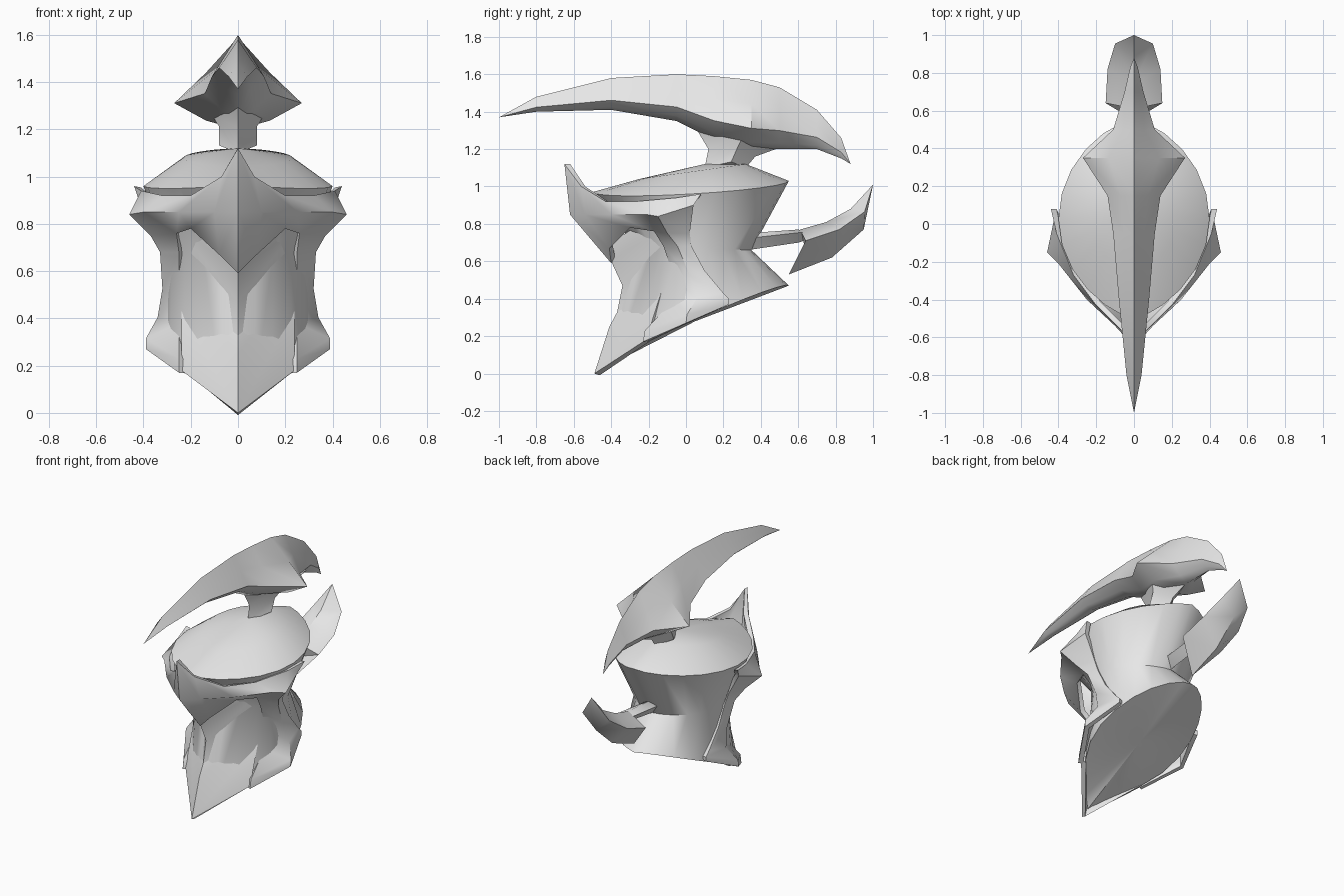
import bpy
import bmesh
import math
from mathutils import Vector

cube = bpy.data.objects.get("Cube")
if cube:
    bpy.data.objects.remove(cube, do_unlink=True)

# Single plain metal colour
grey = (.8, .8, .8, 1)
metal = bpy.data.materials.new("light_grey_metal")
metal.use_nodes = True
metal.diffuse_color = grey
metal.node_tree.nodes["Principled BSDF"].inputs["Base Color"].default_value = grey

helmet_centre = Vector((0, .1, .6))


def mirrored_part(name, *grids, thickness=0, sharp_angle=40):
    """Skin grids of points on the left half, then mirror them."""
    bm = bmesh.new()
    for rows in grids:
        rings = [[bm.verts.new(point) for point in row] for row in rows]
        for ring, following in zip(rings, rings[1:]):
            for i in range(len(ring) - 1):
                bm.faces.new((ring[i], ring[i + 1], following[i + 1], following[i]))
    bmesh.ops.remove_doubles(bm, verts=bm.verts[:], dist=.001)
    bmesh.ops.recalc_face_normals(bm, faces=bm.faces[:])
    # Make the surface point away from the inside of the helmet
    outward = sum(face.normal.dot(face.calc_center_median() - helmet_centre) * face.calc_area()
                  for face in bm.faces)
    if outward < 0:
        bmesh.ops.reverse_faces(bm, faces=bm.faces[:])
    mesh = bpy.data.meshes.new(name)
    bm.to_mesh(mesh)
    bm.free()
    mesh.materials.append(metal)
    part = bpy.data.objects.new(name, mesh)
    bpy.context.scene.collection.objects.link(part)

    mirror = part.modifiers.new("mirror", 'MIRROR')
    mirror.use_clip = True
    if thickness:
        solidify = part.modifiers.new("thickness", 'SOLIDIFY')
        solidify.thickness = thickness
        solidify.offset = -1

    bpy.ops.object.select_all(action='DESELECT')
    part.select_set(True)
    bpy.context.view_layer.objects.active = part
    for modifier in list(part.modifiers):
        bpy.ops.object.modifier_apply(modifier=modifier.name)
    bpy.ops.object.shade_smooth_by_angle(angle=math.radians(sharp_angle))


def closed_loft(sections, start, end):
    """Close a run of sections by squeezing each end to a point on the middle plane."""
    count = len(sections[0])
    return [[(0, *start)] * count, *sections, [(0, *end)] * count]


def winged_section(y, top, bottom, width):
    """Half of an upright kite section, widest near its lower side."""
    height = top - bottom
    return [
        (0, y, top),
        (width / 2, y, bottom + height * .65),
        (width, y, bottom + height * .3),
        (width / 2, y, bottom + height * .1),
        (0, y, bottom),
    ]


def diamond(first, last, width):
    """Half of a diamond whose side corner is swept back and up."""
    sweep = width * .4
    y = (first[0] + last[0]) / 2 + sweep
    z = (first[1] + last[1]) / 2 + sweep
    return [(0, *first), (width, y, z), (0, *last)]


def oval(back, front, width, sag, taper):
    """Half ring from back to front, narrowed towards the front by taper."""
    steps = 12
    ring = []
    for i in range(steps + 1):
        turn = math.pi * i / steps
        side = math.sin(turn)
        blend = (1 - math.cos(turn)) / 2
        y = back[0] + (front[0] - back[0]) * blend
        z = back[1] + (front[1] - back[1]) * blend - sag * side
        ring.append((width * side ** (taper if blend > .5 else 1.3), y, z))
    return ring


def chevron(y, z, width):
    """Half of a V-shaped row that rises and runs back to the side."""
    return [(0, y, z), (width, y + width * 1.15, z + width * .75)]


def cheek_row(bottom, tilt, front, rear, width):
    """Front edge, outer ridge and rear edge of a cheek guard."""
    return [
        (.25, front, bottom),
        (width, (front + rear) / 2, bottom + tilt / 2),
        (.31, rear, bottom + tilt),
    ]


# Long curved crest, pointed at both ends
crest_sections = [winged_section(*station) for station in (
    (-.8, 1.48, 1.4, .04),
    (-.4, 1.58, 1.41, .08),
    (-.05, 1.6, 1.35, .11),
    (.15, 1.59, 1.25, .14),
    (.35, 1.57, 1.2, .27),
    (.5, 1.53, 1.2, .11),
    (.7, 1.41, 1.2, .05),
    (.83, 1.26, 1.15, .02),
)]
mirrored_part("crest", closed_loft(crest_sections, (-1, 1.37), (.88, 1.12)), sharp_angle=50)

# Neck joining the crest to the dome
mirrored_part("crest_neck", closed_loft([
    diamond((.1, 1.1), (.32, 1.1), .08),
    diamond((.12, 1.2), (.37, 1.16), .08),
    diamond((.06, 1.3), (.48, 1.2), .14),
], (.2, 1.1), (.25, 1.35)))

# Hourglass shell with a domed top and a closed, slanting base
mirrored_part("shell", closed_loft([
    oval((.32, 1.12), (-.25, 1.04), .23, 0, 1.3),
    oval((.55, 1.03), (-.5, .97), .4, .04, 1.4),
    oval((.35, .66), (-.27, .68), .3, 0, 2),
    oval((.55, .47), (-.44, .03), .31, -.04, 2.2),
], (.1, 1.12), (.05, .28)))

# Pointed chin plate, and the folded face plate overlapping it
mirrored_part("chin_plate", [
    chevron(-.49, 0, .24),
    chevron(-.41, .25, .24),
    chevron(-.33, .4, .25),
], thickness=.03)
mirrored_part("face_plate", [
    chevron(-.37, .32, .26),
    chevron(-.34, .47, .26),
    chevron(-.4, .6, .26),
    chevron(-.4, .7, .26),
], thickness=.02)

# Peaked visor: rim, ridge and lower edge run from the centre to the temple
visor_rim = [(0, -.65, 1.12), (.07, -.56, 1), (.2, -.43, .92),
             (.32, -.27, .92), (.41, -.05, .94), (.44, .08, .96)]
visor_ridge = [(0, -.62, .85), (.1, -.54, .85), (.25, -.4, .85),
               (.4, -.21, .85), (.46, -.15, .84), (.42, .04, .9)]
visor_edge = [(0, -.4, .59), (.08, -.41, .67), (.2, -.3, .78),
              (.26, -.17, .76), (.37, -.1, .75), (.33, .02, .75)]

# Cheek guards continue down from the visor and flare at the foot
cheek = [visor_edge[3:]] + [cheek_row(*row) for row in (
    (.68, 0, -.12, .03, .33),
    (.5, .05, -.06, .1, .32),
    (.38, .05, -.08, .2, .34),
    (.23, .17, -.22, .23, .39),
    (.17, .2, -.23, .23, .39),
)]
mirrored_part("visor_and_cheek_guards", [visor_rim, visor_ridge, visor_edge], cheek,
              thickness=.03, sharp_angle=45)

# Stem holding the rear hook
mirrored_part("hook_stem", closed_loft([
    diamond((.33, .75), (.33, .66), .05),
    diamond((.6, .77), (.6, .7), .05),
], (.28, .7), (.72, .74)))

# Upswept rear hook with a notched front edge
mirrored_part("rear_hook", closed_loft([
    diamond((.61, .77), (.55, .53), .15),
    diamond((.75, .81), (.78, .62), .14),
    diamond((.88, .88), (.95, .77), .1),
], (.64, .66), (1, 1.01)), sharp_angle=50)
